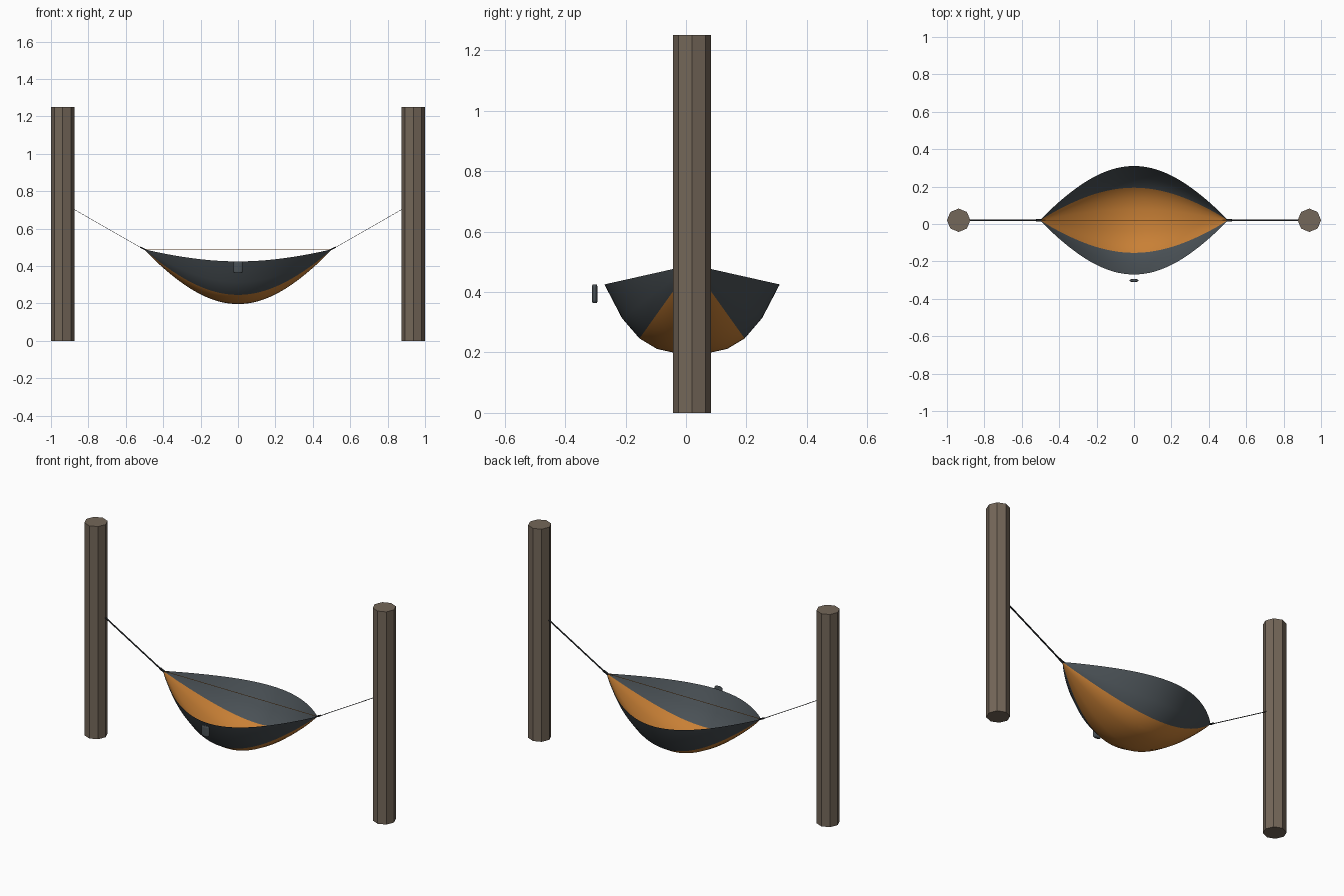
import bpy, bmesh, math
from mathutils import Vector

if "Cube" in bpy.data.objects:
    bpy.data.objects.remove(bpy.data.objects["Cube"])

CY = 0.02  # shared centre line of posts, straps and hammock


def material(name, rgb):
    m = bpy.data.materials.new(name)
    m.diffuse_color = (*rgb, 1)
    m.use_nodes = True
    m.node_tree.nodes["Principled BSDF"].inputs["Base Color"].default_value = m.diffuse_color
    return m


WOOD = material("weathered_wood", (0.175, 0.135, 0.100))
ORANGE = material("orange_fabric", (0.58, 0.215, 0.036))
GREY = material("slate_fabric", (0.068, 0.082, 0.092))
BLACK = material("black_webbing", (0.016, 0.018, 0.020))


def make_object(name, bm, mats, smooth=None):
    mesh = bpy.data.meshes.new(name)
    bm.to_mesh(mesh)
    bm.free()
    ob = bpy.data.objects.new(name, mesh)
    bpy.context.collection.objects.link(ob)
    for m in mats:
        mesh.materials.append(m)
    if smooth:
        bpy.ops.object.select_all(action='DESELECT')
        ob.select_set(True)
        bpy.context.view_layer.objects.active = ob
        bpy.ops.object.shade_smooth_by_angle(angle=math.radians(smooth))
    return ob


def bar(name, a, b, width, thick, mat):
    """Rectangular bar from a to b: width along y, thick across it."""
    a, b = Vector(a), Vector(b)
    bm = bmesh.new()
    bmesh.ops.create_cube(bm, size=1)
    bmesh.ops.scale(bm, vec=((b - a).length, width, thick), verts=bm.verts)
    ob = make_object(name, bm, [mat])
    d = b - a
    ob.location = (a + b) / 2
    ob.rotation_euler.y = -math.atan2(d.z, d.x)
    return ob


for side, s in (("left", -1), ("right", 1)):
    # Octagonal post with a corner on each axis
    bm = bmesh.new()
    bmesh.ops.create_cone(bm, cap_ends=True, segments=8, radius1=0.0625,
                          radius2=0.0625, depth=1.25)
    post = make_object(side + "_post", bm, [WOOD])
    post.location = (s * 0.9375, CY, 0.625)
    # Flat strap and the short clip at the hammock end
    bar(side + "_strap", (s * 0.515, CY, 0.496), (s * 0.88, CY, 0.705), 0.010, 0.002, BLACK)
    bar(side + "_clip", (s * 0.493, CY, 0.487), (s * 0.523, CY, 0.501), 0.012, 0.007, BLACK)

# Hammock sheet: every section has the same shape, scaled by the sag
NU, NV = 48, 10
bm = bmesh.new()
grid = []
for i in range(NU + 1):
    t = i / NU
    sag = max(math.sin(math.pi * t), 0.004) ** 0.92
    row = []
    for j in range(NV + 1):
        v = 2 * j / NV - 1
        z = 0.49 - 0.293 * sag + 0.228 * sag * abs(v) ** 3
        row.append(bm.verts.new((t - 0.5, CY + 0.29 * sag * v, z)))
    grid.append(row)
for i in range(NU):
    for j in range(NV):
        f = bm.faces.new((grid[i][j], grid[i + 1][j], grid[i + 1][j + 1], grid[i][j + 1]))
        f.material_index = 1 if j < 2 or j >= NV - 2 else 0  # grey side panels
make_object("hammock_sheet", bm, [ORANGE, GREY], 40)

# Thin ridge line between the two ends
bar("ridge_line", (-0.5, CY, 0.49), (0.5, CY, 0.49), 0.002, 0.002, ORANGE)

# Small rounded pouch in front of the sheet
bm = bmesh.new()
bmesh.ops.create_cone(bm, cap_ends=True, segments=24, radius1=1, radius2=1, depth=2)
rims = [e for e in bm.edges if abs(e.verts[0].co.z - e.verts[1].co.z) < 1e-5]
bmesh.ops.bevel(bm, geom=rims, offset=0.35, segments=4, profile=0.5, affect='EDGES')
bmesh.ops.scale(bm, vec=(0.025, 0.009, 0.031), verts=bm.verts)
pouch = make_object("pouch", bm, [GREY], 60)
pouch.location = (0, -0.302, 0.394)
